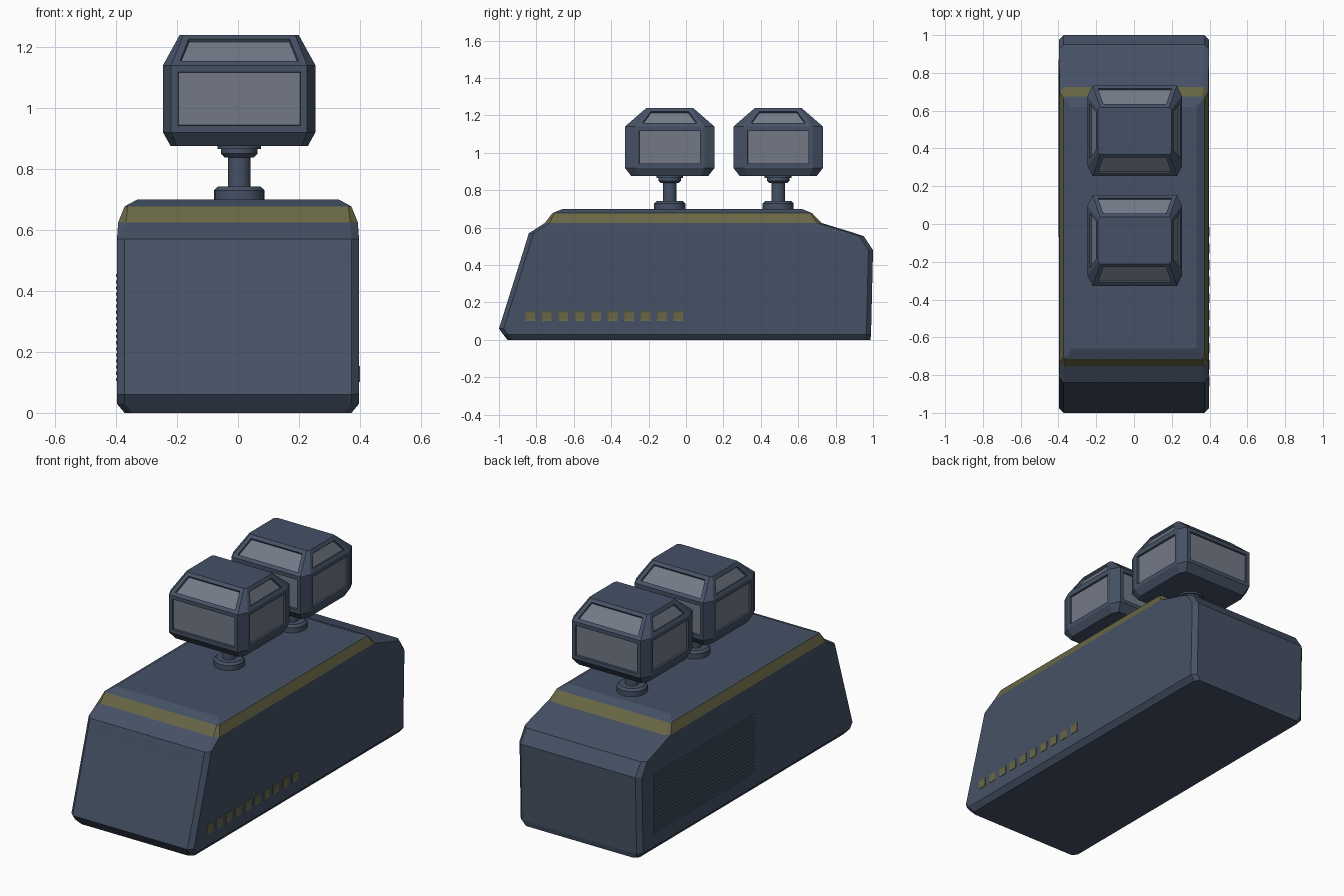
import bpy, bmesh
from mathutils import Matrix

cube = bpy.data.objects.get("Cube")
if cube:
    bpy.data.objects.remove(cube, do_unlink=True)


def material(name, rgb):
    m = bpy.data.materials.new(name)
    m.use_nodes = True
    m.diffuse_color = (*rgb, 1)
    m.node_tree.nodes["Principled BSDF"].inputs["Base Color"].default_value = (*rgb, 1)
    return m


SLATE = material("slate blue", (0.060, 0.083, 0.130))
OLIVE = material("olive yellow", (0.140, 0.135, 0.060))
GLASS = material("grey glass", (0.170, 0.190, 0.240))


def finish(name, bm, mats, smooth=False):
    bmesh.ops.recalc_face_normals(bm, faces=bm.faces)
    mesh = bpy.data.meshes.new(name)
    bm.to_mesh(mesh)
    bm.free()
    for m in mats:
        mesh.materials.append(m)
    obj = bpy.data.objects.new(name, mesh)
    bpy.context.collection.objects.link(obj)
    if smooth:
        bpy.ops.object.select_all(action='DESELECT')
        obj.select_set(True)
        bpy.context.view_layer.objects.active = obj
        bpy.ops.object.shade_smooth_by_angle(angle=0.6)
    return obj


def loft(bm, layers):
    """Stack corner-cut rectangles (z, half x, front y, back y, cut x, cut y)."""
    rings = []
    for z, x, f, b, cx, cy in layers:
        pts = [(x - cx, f), (x, f + cy), (x, b - cy), (x - cx, b)]
        pts += [(-px, py) for px, py in reversed(pts)]
        rings.append([bm.verts.new((px, py, z)) for px, py in pts])
    bands = []
    for lo, hi in zip(rings, rings[1:]):
        bands.append([bm.faces.new((lo[i], lo[(i + 1) % 8], hi[(i + 1) % 8], hi[i]))
                      for i in range(8)])
    bm.faces.new(rings[0][::-1])
    bm.faces.new(rings[-1])
    return bands


def box(bm, centre, size):
    mat = Matrix.Translation(centre) @ Matrix.Diagonal((*size, 1))
    return bmesh.ops.create_cube(bm, size=1, matrix=mat)["verts"]


# Main housing, with a coloured band around its shoulder
C = 0.025
bm = bmesh.new()
bands = loft(bm, [
    (0.0, 0.372, -0.955, 0.985, C, C),
    (0.03, 0.397, -0.978, 0.99, C, C),
    (0.06, 0.397, -1.0, 0.99, C, C),
    (0.48, 0.397, -0.868, 1.0, C, C),
    (0.555, 0.397, -0.845, 0.95, C, C),
    (0.57, 0.397, -0.84, 0.905, C, C),
    (0.625, 0.393, -0.755, 0.725, C, C),
    (0.677, 0.372, -0.715, 0.675, 0.01, 0.01),
    (0.70, 0.33, -0.66, 0.62, 0.005, 0.005)])
for f in bands[6]:
    f.material_index = 1
finish("housing", bm, [SLATE, OLIVE])

# Row of small recessed ports on the left side
bm = bmesh.new()
for i in range(10):
    box(bm, (0.396, -0.833 + i * 0.088, 0.128), (0.008, 0.052, 0.052))
outer = [f for f in bm.faces if f.calc_center_median().x > 0.399]
bmesh.ops.inset_individual(bm, faces=outer, thickness=0.009, depth=0)
bmesh.ops.translate(bm, vec=(-0.002, 0, 0), verts=[v for f in outer for v in f.verts])
finish("side_ports", bm, [OLIVE])

# Thin vent slats on the right side
bm = bmesh.new()
for i in range(18):
    box(bm, (-0.397, 0.40, 0.11 + i * 0.02), (0.006, 0.94, 0.010))
finish("vent_slats", bm, [SLATE])

# Two glazed heads, each on a turned pedestal
POST = [(0.083, 0.69), (0.083, 0.73), (0.070, 0.742), (0.037, 0.742), (0.037, 0.838),
        (0.048, 0.838), (0.060, 0.85), (0.060, 0.865), (0.072, 0.865), (0.072, 0.88)]
for label, y in (("front", -0.087), ("rear", 0.493)):
    bm = bmesh.new()
    bands = loft(bm, [
        (0.875, 0.225, -0.205, 0.205, 0.02, 0.04),
        (0.92, 0.25, -0.24, 0.24, 0.027, 0.055),
        (1.14, 0.25, -0.24, 0.24, 0.027, 0.055),
        (1.24, 0.195, -0.125, 0.125, 0.012, 0.012)])
    panes = [f for band in bands[1:] for f in band[1::2]]
    bm.normal_update()
    bmesh.ops.inset_individual(bm, faces=panes, thickness=0.022, depth=0, use_even_offset=True)
    bmesh.ops.inset_individual(bm, faces=panes, thickness=0.003, depth=-0.01)
    for f in panes:
        f.material_index = 1
    obj = finish(label + "_head", bm, [SLATE, GLASS])
    obj.location = (0.004, y, 0)

    bm = bmesh.new()
    verts = [bm.verts.new((r, 0, z)) for r, z in POST]
    edges = [bm.edges.new(pair) for pair in zip(verts, verts[1:])]
    bmesh.ops.spin(bm, geom=verts + edges, cent=(0, 0, 0), axis=(0, 0, 1),
                   angle=6.283185, steps=20)
    bmesh.ops.remove_doubles(bm, verts=bm.verts, dist=0.0005)
    obj = finish(label + "_pedestal", bm, [SLATE], smooth=True)
    obj.location = (0.004, y, 0)
